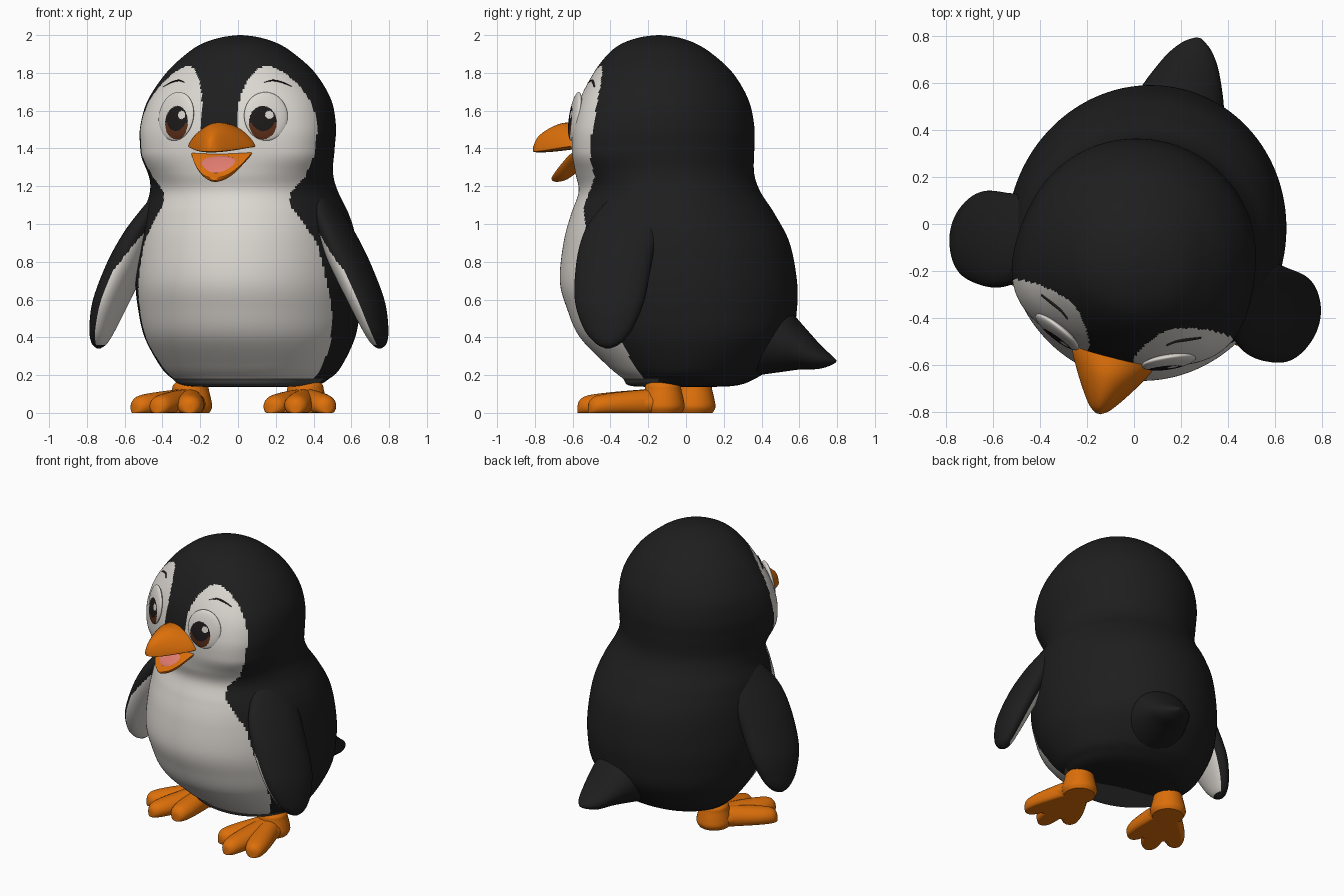
import bpy, bmesh
from math import sin, cos, pi, radians, degrees, exp
from mathutils import Matrix, Vector

if "Cube" in bpy.data.objects:
    bpy.data.objects.remove(bpy.data.objects["Cube"], do_unlink=True)

# The whole figure is turned a little about the vertical axis
FRAME = Matrix.Translation((0.05, -0.05, 0)) @ Matrix.Rotation(radians(-15), 4, 'Z')


def material(name, r, g, b):
    m = bpy.data.materials.new(name)
    m.use_nodes = True
    m.diffuse_color = (r, g, b, 1)
    bsdf = m.node_tree.nodes["Principled BSDF"]
    bsdf.inputs["Base Color"].default_value = (r, g, b, 1)
    bsdf.inputs["Roughness"].default_value = 0.7
    return m


BLACK = material("feather_black", 0.013, 0.013, 0.013)
WHITE = material("feather_white", 0.72, 0.69, 0.645)
GREY = material("underside_grey", 0.07, 0.07, 0.07)
ORANGE = material("beak_orange", 0.72, 0.16, 0.003)
PINK = material("tongue_pink", 0.75, 0.2, 0.16)
BROWN = material("iris_brown", 0.11, 0.028, 0.01)
PUPIL = material("pupil_black", 0.012, 0.01, 0.01)


def finish(name, bm, mats):
    bmesh.ops.recalc_face_normals(bm, faces=bm.faces)
    me = bpy.data.meshes.new(name)
    bm.to_mesh(me)
    bm.free()
    for m in mats:
        me.materials.append(m)
    me.shade_smooth()
    me.set_sharp_from_angle(angle=radians(55))
    ob = bpy.data.objects.new(name, me)
    bpy.context.collection.objects.link(ob)
    ob.matrix_world = FRAME
    return ob


def smooth_rows(rows, steps):
    """Catmull-Rom interpolation of section rows."""
    pts = [Vector(r) for r in rows]
    pts = [pts[0]] + pts + [pts[-1]]
    out = []
    for a, b, c, d in zip(pts, pts[1:], pts[2:], pts[3:]):
        for i in range(steps):
            t = i / steps
            out.append(b + (c - a) * (t / 2) + (2 * a - 5 * b + 4 * c - d) * (t * t / 2)
                       + (3 * b - a - 3 * c + d) * (t ** 3 / 2))
    return out + [pts[-1]]


def loft(name, rows, section, n, mats, rule=None):
    """Skin closed sections; rule(row, angle) picks the material of a face."""
    bm = bmesh.new()
    rings = [[bm.verts.new(section(r, 2 * pi * k / n)) for k in range(n)] for r in rows]
    for j in range(len(rings) - 1):
        for k in range(n):
            q = (k + 1) % n
            f = bm.faces.new((rings[j][k], rings[j][q], rings[j + 1][q], rings[j + 1][k]))
            if rule:
                f.material_index = rule((rows[j] + rows[j + 1]) / 2, 2 * pi * (k + 0.5) / n)
    bm.faces.new(rings[0])
    bm.faces.new(rings[-1])
    return finish(name, bm, mats)


# Body and head: rows of height, centre y, half width, half depth
BODY = smooth_rows([
    (0.14, 0, 0.01, 0.01), (0.142, 0.03, 0.33, 0.26), (0.185, 0.07, 0.425, 0.35),
    (0.25, 0.07, 0.485, 0.43), (0.4, 0.05, 0.557, 0.56), (0.55, 0.03, 0.585, 0.61),
    (0.7, 0.01, 0.593, 0.63), (0.9, 0, 0.577, 0.6), (1.05, -0.02, 0.545, 0.54),
    (1.17, -0.04, 0.498, 0.48), (1.27, -0.065, 0.48, 0.47), (1.4, -0.07, 0.49, 0.475),
    (1.52, -0.068, 0.497, 0.472), (1.66, -0.068, 0.472, 0.44), (1.8, -0.075, 0.39, 0.365),
    (1.9, -0.092, 0.285, 0.275), (1.955, -0.1, 0.2, 0.195), (1.988, -0.1, 0.1, 0.1),
    (2.0, -0.1, 0.01, 0.01)], 13)


def azimuth(a):
    """Degrees away from straight ahead, signed."""
    d = degrees(a)
    return d - 360 if d > 180 else d


def body_section(r, a):
    z, cy, rx, ry = r
    lift = (z - 1.38) / (0.13 if z < 1.38 else 0.4)
    # full cheeks, fading upwards past the eyes
    k = 1 + 0.14 * exp(-((abs(azimuth(a)) - 54) / 27) ** 2 - lift ** 2)
    cx = -0.012 * min(max((z - 1) / 0.3, 0), 1)
    return Vector((cx + k * rx * sin(a), cy - k * ry * cos(a), z))


EDGE = [(0.17, 64), (0.35, 66), (0.55, 64), (0.9, 55), (1.1, 41), (1.17, 44),
        (1.25, 56), (1.4, 59.5), (1.6, 60)]


def body_colour(r, a):
    z, az = r[0], abs(azimuth(a))
    if z < 0.18:
        return 2 if az < 80 else 0
    # eye patches
    if ((az - 35.5) / 24.5) ** 2 + (abs(z - 1.53) / 0.305) ** 2.4 < 1:
        return 1
    # belly and cheeks
    for (z0, a0), (z1, a1) in zip(EDGE, EDGE[1:]):
        if z0 <= z < min(z1, 1.5):
            return int(az < a0 + (a1 - a0) * (z - z0) / (z1 - z0))
    return 0


loft("body", BODY, body_section, 250, [BLACK, WHITE, GREY], body_colour)


def on_body(az, z):
    row = min(BODY, key=lambda r: abs(r[0] - z))
    p = body_section(row, radians(az) % (2 * pi))
    p.z = z
    return p


# Tail: rows of y, half width, centre z, half height
def tail_section(r, a):
    return Vector((r[1] * cos(a), r[0], r[2] + r[3] * sin(a)))


TAIL = [(0.45, 0.23, 0.42, 0.22), (0.6, 0.185, 0.385, 0.165), (0.68, 0.155, 0.35, 0.12),
        (0.775, 0.11, 0.3, 0.068), (0.84, 0.06, 0.28, 0.03), (0.873, 0.01, 0.275, 0.008)]
loft("tail", smooth_rows(TAIL, 4), tail_section, 32, [BLACK])


# Beak: rows of y, half width, rim z, arch height (negative hangs down)
def beak_section(r, a):
    s = sin(a)
    return Vector((r[1] * cos(a), r[0], r[2] + r[3] * (max(s, 0) ** 1.5 + 0.08 * min(s, 0))))


UPPER = [(-0.45, 0.19, 1.415, 0.11), (-0.54, 0.18, 1.41, 0.125), (-0.62, 0.14, 1.4, 0.135),
         (-0.7, 0.09, 1.39, 0.115), (-0.76, 0.045, 1.385, 0.075), (-0.785, 0.01, 1.385, 0.025)]
LOWER = [(-0.43, 0.185, 1.42, -0.09), (-0.53, 0.165, 1.375, -0.09), (-0.605, 0.122, 1.31, -0.075),
         (-0.655, 0.07, 1.263, -0.04), (-0.68, 0.02, 1.244, -0.015)]
TONGUE = [(-0.562, 0.06, 1.352, 0.008), (-0.575, 0.09, 1.341, 0.014), (-0.605, 0.086, 1.314, 0.014),
          (-0.637, 0.05, 1.284, 0.01), (-0.65, 0.01, 1.27, 0.003)]
loft("upper_beak", smooth_rows(UPPER, 5), beak_section, 40, [ORANGE])
loft("lower_beak", smooth_rows(LOWER, 5), beak_section, 40, [ORANGE])
loft("tongue", smooth_rows(TONGUE, 4), beak_section, 32, [PINK])


def ball(name, matrix, radii, mats, rule=None, seg=24):
    bm = bmesh.new()
    bmesh.ops.create_uvsphere(bm, u_segments=seg, v_segments=seg, radius=1)
    bmesh.ops.transform(bm, verts=bm.verts,
                        matrix=Matrix.Diagonal((*radii, 1)) @ Matrix.Rotation(pi / 2, 4, 'X'))
    for f in bm.faces:
        f.material_index = rule(f.calc_center_median()) if rule else 0
    bmesh.ops.transform(bm, verts=bm.verts, matrix=matrix)
    return finish(name, bm, mats)


# Flipper: rows of z, centre x, centre y, half thickness, half breadth
FLIPPER = smooth_rows([
    (1.22, 0.4, -0.1, 0.02, 0.04), (1.14, 0.44, -0.12, 0.045, 0.12), (1.05, 0.485, -0.145, 0.068, 0.17),
    (0.95, 0.535, -0.165, 0.087, 0.2), (0.8, 0.605, -0.18, 0.1, 0.205), (0.6, 0.695, -0.18, 0.09, 0.19),
    (0.45, 0.745, -0.175, 0.065, 0.135), (0.37, 0.765, -0.17, 0.04, 0.07),
    (0.34, 0.77, -0.17, 0.008, 0.01)], 10)
# Toe: rows of position along the toe, half width, height
TOE = smooth_rows([(0, 0.07, 0.13), (0.35, 0.075, 0.12), (0.7, 0.075, 0.105),
                   (0.9, 0.06, 0.09), (0.98, 0.035, 0.065), (1, 0.008, 0.04)], 4)
PAD = smooth_rows([(-0.2, 0.06, 0.1), (0.05, 0.1, 0.12), (0.35, 0.13, 0.11),
                   (0.6, 0.15, 0.085), (0.72, 0.13, 0.06), (0.78, 0.08, 0.03)], 4)
# Leg with heel: rows of height and radius
LEG = smooth_rows([(0, 0.1), (0.03, 0.115), (0.07, 0.11), (0.12, 0.098), (0.15, 0.09), (0.18, 0.05)], 4)


def flipper_colour(r, a):
    # the pale lining narrows towards the shoulder
    limit = -0.2 - 3 * max(0, r[0] - 0.75)
    return int(cos(a) + 0.25 * sin(a) < limit and r[0] > 0.36)


for s, side in ((1, "left"), (-1, "right")):
    loft(side + "_flipper", FLIPPER,
         lambda r, a: Vector((s * (r[1] + r[3] * cos(a)), r[2] + r[4] * sin(a), r[0])),
         80, [BLACK, WHITE], flipper_colour)

    # Foot: leg, pad and three toes, flat underneath
    ankle = Vector((s * 0.315, 0.01, 0))
    loft(side + "_leg", LEG, lambda r, a: ankle + Vector((r[1] * cos(a), r[1] * sin(a), r[0])),
         32, [ORANGE])
    for part, rows, tx, ty in (("inner_toe", TOE, 0.22, -0.36), ("middle_toe", TOE, 0.38, -0.44),
                               ("outer_toe", TOE, 0.53, -0.34), ("foot_pad", PAD, 0.38, -0.4)):
        along = Vector((s * tx, ty, 0)) - ankle
        across = Vector((-along.y, along.x, 0)).normalized()
        loft(f"{side}_{part}", rows,
             lambda r, a: ankle + along * r[0] + across * (r[1] * cos(a))
             + Vector((0, 0, max(0, r[2] * (0.4 + 0.6 * sin(a))))), 28, [ORANGE])

    # Eye with iris, pupil and highlight as coloured faces
    def eye_colour(c):
        x, z = c.x + s * 0.02, c.z + 0.036
        if c.y > 0 or (x / 0.074) ** 2 + (z / 0.088) ** 2 > 1:
            return 0
        if (x - 0.034) ** 2 + (z - 0.04) ** 2 < 0.022 ** 2:
            return 0
        pupil = (x / 0.062) ** 2 + ((z - 0.02) / 0.066) ** 2 < 1
        return 2 if pupil or z > 0 else 1

    facing = Matrix.Rotation(radians(s * 24), 4, 'Z') @ Matrix.Rotation(radians(-9), 4, 'X')
    ball(side + "_eye", Matrix.Translation(on_body(s * 28.5, 1.57)) @ facing,
         (0.117, 0.026, 0.13), [WHITE, BROWN, PUPIL], eye_colour, 90)

    # Eyebrow stroke lying on the face
    brow = smooth_rows([(*on_body(s * az, z), r) for az, z, r in
                        ((30, 1.75, 0.001), (36, 1.76, 0.004), (42, 1.752, 0.004), (49, 1.727, 0.001))], 4)
    loft(side + "_eyebrow", brow,
         lambda r, a: Vector((r[0], r[1] + 0.008 * cos(a), r[2] + r[3] * sin(a))), 10, [PUPIL])

    # Nostril
    ball(side + "_nostril", Matrix.Translation((s * 0.05, -0.665, 1.474)),
         (0.009, 0.012, 0.008), [BROWN], seg=12)
